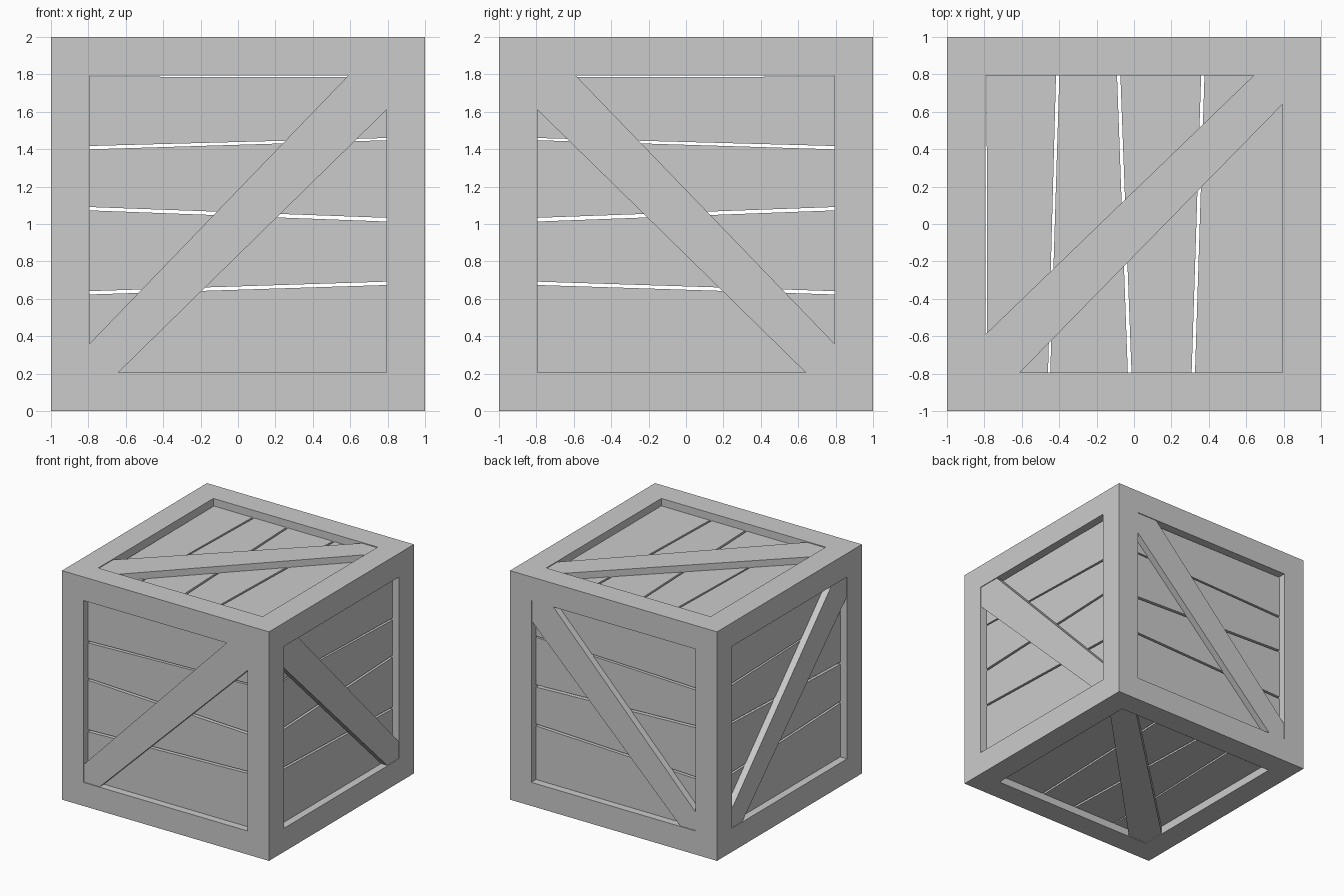
import bpy, bmesh
from mathutils import Vector
from itertools import product

if "Cube" in bpy.data.objects:
    bpy.data.objects.remove(bpy.data.objects["Cube"])

IN = 0.794          # half width of each square opening
PLANK_FACE = 0.935  # distance of plank fronts from the crate centre
PLANK_BACK = 0.865
BRACE_FACE = 0.993

# Each panel maps (along, across, outward) to crate axes
PANELS = {
    "front":  lambda u, v, d: (u, -d, v),
    "back":   lambda u, v, d: (u, d, v),
    "right":  lambda u, v, d: (d, -u, v),
    "left":   lambda u, v, d: (-d, -u, v),
    "top":    lambda u, v, d: (-v, -u, d),
    "bottom": lambda u, v, d: (-v, -u, -d),
}


def finish(bm, name):
    bmesh.ops.remove_doubles(bm, verts=bm.verts, dist=1e-5)
    bmesh.ops.recalc_face_normals(bm, faces=bm.faces)
    mesh = bpy.data.meshes.new(name)
    bm.to_mesh(mesh)
    bm.free()
    ob = bpy.data.objects.new(name, mesh)
    ob.location.z = 1
    bpy.context.collection.objects.link(ob)


def slab(name, outline, near, far, to_crate):
    bm = bmesh.new()
    a = [bm.verts.new(to_crate(u, v, far)) for u, v in outline]
    b = [bm.verts.new(to_crate(u, v, near)) for u, v in outline]
    bm.faces.new(a)
    bm.faces.new(b[::-1])
    n = len(outline)
    for i in range(n):
        j = (i + 1) % n
        bm.faces.new((a[i], b[i], b[j], a[j]))
    finish(bm, name)


# Frame: outer skin of the edge cells of a 3 x 3 x 3 block
cuts = (-1, -IN, IN, 1)
solid = {c for c in product(range(3), repeat=3) if c.count(1) <= 1}
bm = bmesh.new()
for cell in solid:
    for axis, side in product(range(3), (0, 1)):
        other = list(cell)
        other[axis] += 2 * side - 1
        if tuple(other) in solid:
            continue
        p, q = (axis + 1) % 3, (axis + 2) % 3
        quad = []
        for s, t in ((0, 0), (1, 0), (1, 1), (0, 1)):
            co = Vector()
            co[axis] = cuts[cell[axis] + side]
            co[p] = cuts[cell[p] + s]
            co[q] = cuts[cell[q] + t]
            quad.append(bm.verts.new(co))
        bm.faces.new(quad)
finish(bm, "crate_frame")

# Planks: (bottom left, bottom right, top right, top left) heights
PLANKS = [
    (-0.80, -0.80, -0.326, -0.377),
    (-0.359, -0.308, 0.013, 0.073),
    (0.091, 0.033, 0.448, 0.399),
    (0.417, 0.460, 0.785, 0.788),
]
# Diagonal brace, clipped to the opening
BRACE = [(-IN, -IN), (-0.64, -IN), (IN, 0.61), (IN, IN), (0.59, IN), (-IN, -0.64)]

for side, to_crate in PANELS.items():
    for i, (bl, br, tr, tl) in enumerate(PLANKS):
        w = 0.80
        slab(f"{side}_plank_{i + 1}", [(-w, bl), (w, br), (w, tr), (-w, tl)],
             PLANK_BACK, PLANK_FACE, to_crate)
    slab(f"{side}_brace", BRACE, PLANK_FACE - 0.005, BRACE_FACE, to_crate)
